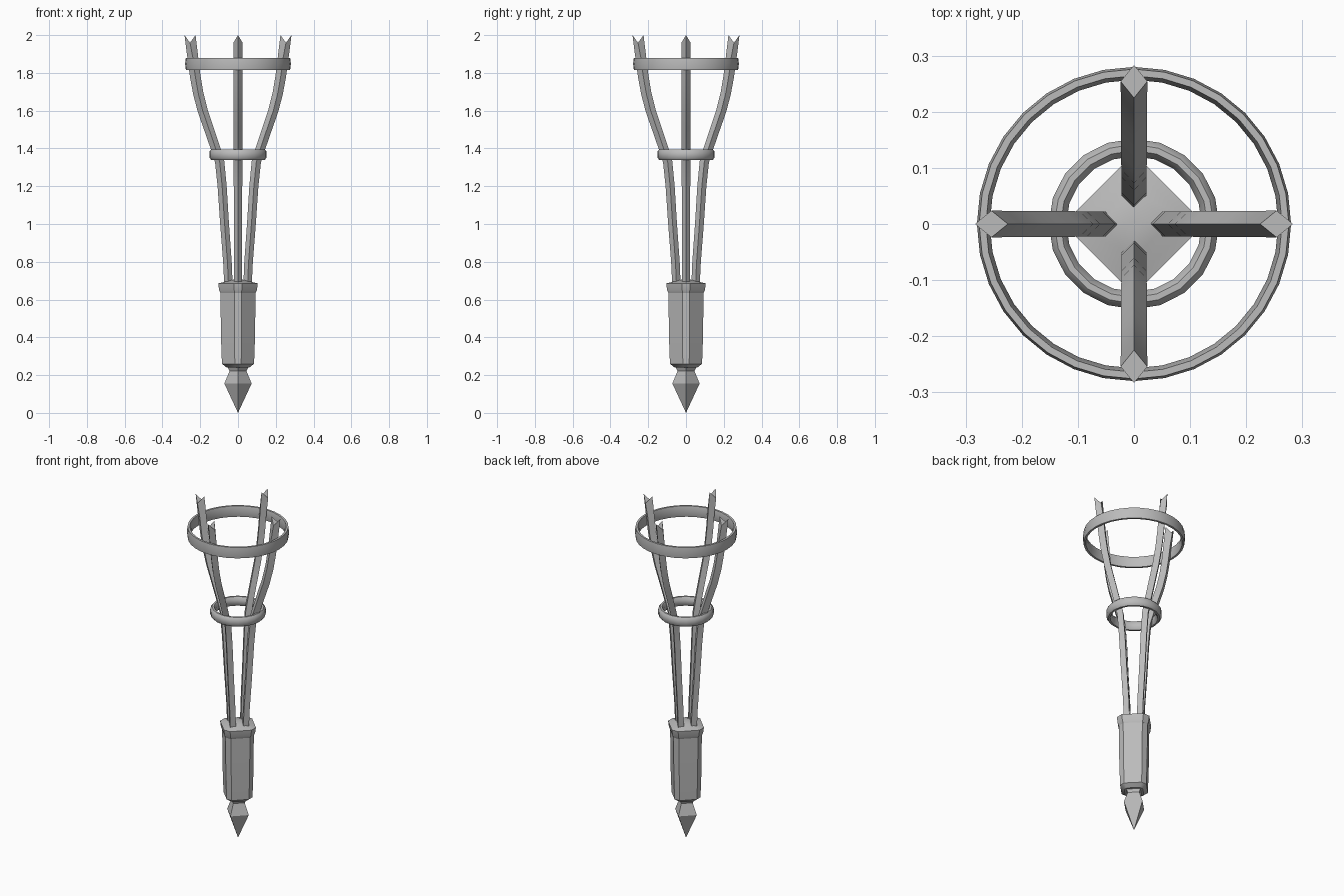
import bpy
import bmesh
from math import cos, sin, pi
from mathutils import Vector

cube = bpy.data.objects.get("Cube")
if cube:
    bpy.data.objects.remove(cube, do_unlink=True)

# One dull iron colour
iron = bpy.data.materials.new("grey_iron")
iron.use_nodes = True
iron.diffuse_color = (0.5, 0.5, 0.5, 1)
iron.node_tree.nodes["Principled BSDF"].inputs["Base Color"].default_value = (0.5, 0.5, 0.5, 1)


def loft(name, rings, closed=False, smooth=30):
    """Skin a list of equal-length vertex rings; cap the ends unless closed."""
    bm = bmesh.new()
    loops = [[bm.verts.new(p) for p in ring] for ring in rings]
    pairs = list(zip(loops, loops[1:]))
    if closed:
        pairs.append((loops[-1], loops[0]))
    for a, b in pairs:
        for i in range(len(a)):
            j = (i + 1) % len(a)
            bm.faces.new((a[i], a[j], b[j], b[i]))
    if not closed:
        bm.faces.new(loops[0])
        bm.faces.new(loops[-1])
    bmesh.ops.remove_doubles(bm, verts=bm.verts, dist=0.0005)
    bmesh.ops.recalc_face_normals(bm, faces=bm.faces)
    mesh = bpy.data.meshes.new(name)
    bm.to_mesh(mesh)
    bm.free()
    mesh.materials.append(iron)
    obj = bpy.data.objects.new(name, mesh)
    bpy.context.collection.objects.link(obj)
    bpy.ops.object.select_all(action='DESELECT')
    obj.select_set(True)
    bpy.context.view_layer.objects.active = obj
    bpy.ops.object.shade_smooth_by_angle(angle=smooth * pi / 180)
    return obj


def stack(name, section, profile):
    """Stack a flat section at several (scale, height) levels."""
    return loft(name, [[(x * s, y * s, z) for x, y in section] for s, z in profile])


def hoop(name, section, sides):
    """Turn a closed (radius, height) section around the vertical axis."""
    angles = [2 * pi * i / sides for i in range(sides)]
    return loft(name, [[(r * cos(a), r * sin(a), z) for r, z in section] for a in angles],
                closed=True, smooth=40)


# Handle: a diamond with blunt corners, flaring into a collar
blunt = 0.2
chamfered = []
for k in range(4):
    c, s = round(cos(k * pi / 2)), round(sin(k * pi / 2))
    chamfered += [(c + s * blunt, s - c * blunt), (c - s * blunt, s + c * blunt)]
stack("handle", chamfered, [(0.06, 0.24), (0.085, 0.26), (0.09, 0.4), (0.093, 0.64)])
stack("collar", chamfered, [(0.093, 0.635), (0.1, 0.65), (0.105, 0.685),
                            (0.085, 0.69), (0.05, 0.7), (0.0, 0.71)])

# Spike: four-sided point with a narrow neck
diamond = [(1, 0), (0, 1), (-1, 0), (0, -1)]
stack("spike", diamond, [(0.0, 0), (0.072, 0.155), (0.058, 0.19),
                         (0.045, 0.222), (0.06, 0.25)])

# Four flaring bars with a diamond section and gabled tops
path = [(0.048, 0.62), (0.056, 0.8), (0.071, 1.0), (0.084, 1.2), (0.097, 1.33),
        (0.122, 1.41), (0.156, 1.51), (0.187, 1.6), (0.21, 1.69), (0.226, 1.78),
        (0.239, 1.88), (0.254, 2.0)]
for k, side in enumerate(("left", "back", "right", "front")):
    out = Vector((cos(k * pi / 2), sin(k * pi / 2), 0))
    across = Vector((-out.y, out.x, 0))
    rings = []
    for i, (r, z) in enumerate(path):
        r0, z0 = path[max(i - 1, 0)]
        r1, z1 = path[min(i + 1, len(path) - 1)]
        run = Vector((r1 - r0, z1 - z0)).normalized()
        last = i == len(path) - 1
        normal = out if last else out * run.y - Vector((0, 0, run.x))
        wide = 0.022 + 0.002 * i / len(path)
        deep = 0.022 + 0.008 * i / len(path)
        centre = out * r + Vector((0, 0, z))
        drop = Vector((0, 0, 0.04 if last else 0))
        rings.append([centre + normal * deep, centre + across * wide - drop,
                      centre - normal * deep, centre - across * wide - drop])
    loft(side + "_bar", rings)

# Hoops that bind the bars
hoop("upper_hoop", [(0.276, 1.815), (0.28, 1.848), (0.276, 1.88),
                    (0.264, 1.88), (0.257, 1.848), (0.264, 1.815)], 32)
hoop("lower_hoop", [(0.142, 1.34), (0.152, 1.352), (0.152, 1.383), (0.142, 1.395),
                    (0.131, 1.395), (0.121, 1.38), (0.121, 1.355), (0.131, 1.34)], 20)
